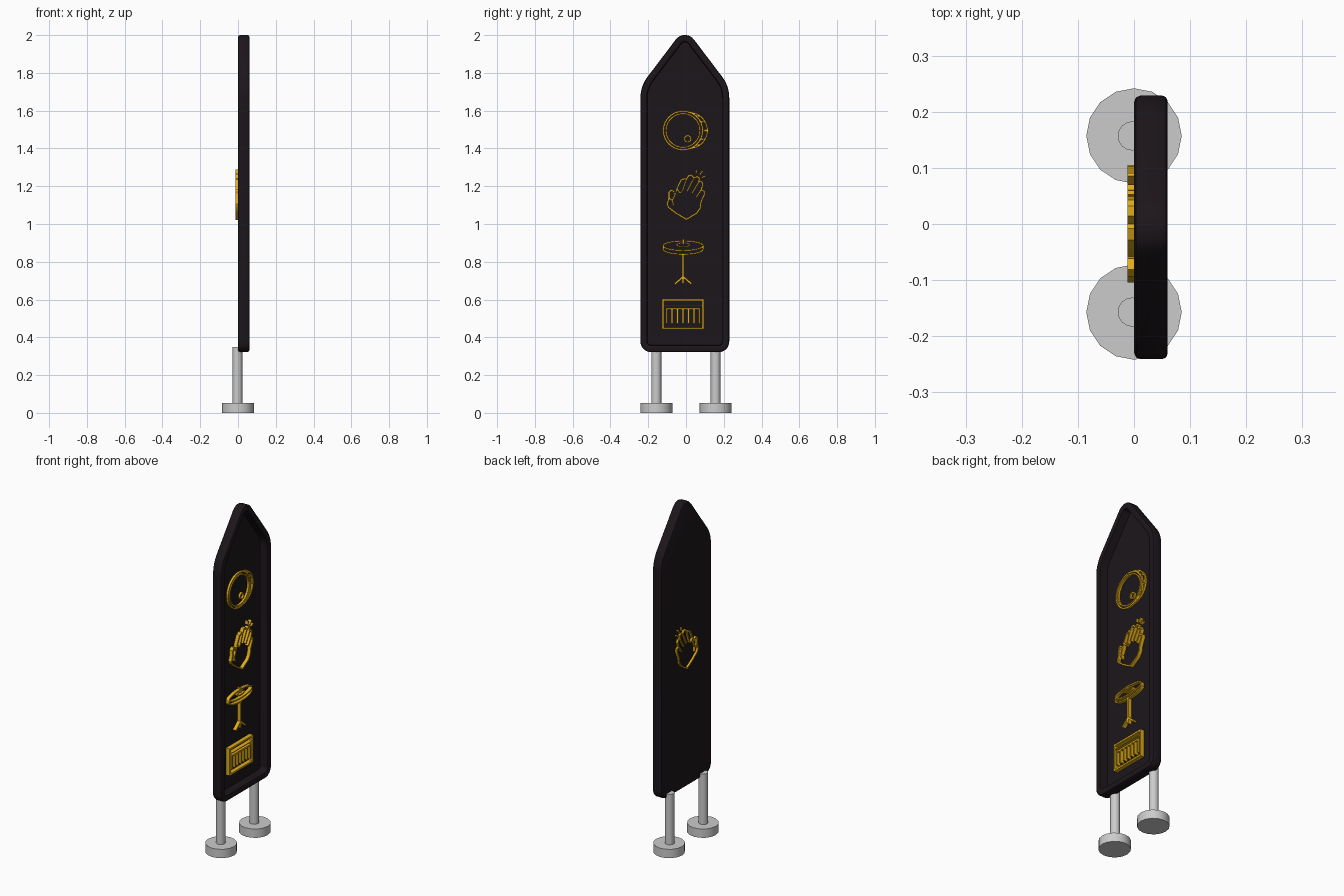
import bpy, bmesh, math
from mathutils import Vector as V

if "Cube" in bpy.data.objects:
    bpy.data.objects.remove(bpy.data.objects["Cube"])


def material(name, rgb):
    m = bpy.data.materials.new(name)
    m.diffuse_color = (*rgb, 1)
    m.use_nodes = True
    m.node_tree.nodes["Principled BSDF"].inputs["Base Color"].default_value = m.diffuse_color
    return m


DARK = material("dark_panel", (0.012, 0.008, 0.011))
GOLD = material("gold_inlay", (0.75, 0.42, 0.01))


def finish(bm, name, mat=None):
    bmesh.ops.recalc_face_normals(bm, faces=bm.faces)
    me = bpy.data.meshes.new(name)
    bm.to_mesh(me)
    bm.free()
    ob = bpy.data.objects.new(name, me)
    bpy.context.collection.objects.link(ob)
    if mat:
        me.materials.append(mat)
    bpy.ops.object.select_all(action='DESELECT')
    ob.select_set(True)
    bpy.context.view_layer.objects.active = ob
    bpy.ops.object.shade_smooth_by_angle(angle=math.radians(35))
    return ob


def offset(pts, d, closed=True):
    """Mitred offset of a 2D path to its left side."""
    out, n = [], len(pts)
    for i, p in enumerate(pts):
        a = (p - pts[i - 1]).normalized() if closed or i > 0 else None
        b = (pts[(i + 1) % n] - p).normalized() if closed or i < n - 1 else a
        a = a or b
        na, nb = V((-a.y, a.x)), V((-b.y, b.x))
        out.append(p + (na + nb) * d / max(1 + na.dot(nb), 0.4))
    return out


def fillet(corners, seg=8):
    """Round each (y, z, radius) corner of a counter-clockwise polygon."""
    pts, n = [], len(corners)
    for i, (y, z, r) in enumerate(corners):
        p = V((y, z))
        u = (V(corners[i - 1][:2]) - p).normalized()
        w = (V(corners[(i + 1) % n][:2]) - p).normalized()
        half = u.angle(w) / 2
        c = p + (u + w).normalized() * r / math.sin(half)
        t = p + u * r / math.tan(half) - c
        a0, turn = math.atan2(t.y, t.x), math.pi - 2 * half
        for k in range(seg + 1):
            a = a0 + turn * k / seg
            pts.append(c + V((math.cos(a), math.sin(a))) * r)
    return pts


# panel: bevelled shell with a recessed face on the +x side
YC, HW = -0.006, 0.235
outline = fillet([(YC - HW, 0.322, 0.055), (YC + HW, 0.322, 0.055),
                  (YC + HW, 1.73, 0.18), (YC, 2.04, 0.06), (YC - HW, 1.73, 0.18)])
bm = bmesh.new()
rings = []
for x, d in [(0, .012), (.0035, .0035), (.012, 0), (.05, 0), (.057, .003),
             (.06, .01), (.06, .028), (.057, .034), (.01, .037)]:
    rings.append([bm.verts.new((x, p.x, p.y)) for p in offset(outline, d)])
for r, s in zip(rings, rings[1:]):
    for i in range(len(r)):
        bm.faces.new((r[i - 1], r[i], s[i], s[i - 1]))
bm.faces.new(rings[0])
bm.faces.new(rings[-1])
finish(bm, "sign_panel", DARK)


# icon strokes: extruded ribbons given in hundredths (y, z) from an icon centre
def ribbon(bm, pts, centre, x0, x1, w=0.8, closed=False):
    pts = [V(centre) + V(p) * 0.01 for p in pts]
    a, b = offset(pts, w * .005, closed), offset(pts, -w * .005, closed)
    loops = [[bm.verts.new((x, p.x, p.y)) for p in side]
             for x, side in ((x0, a), (x1, a), (x1, b), (x0, b))]
    n = len(pts)
    for i in range(n if closed else n - 1):
        j = (i + 1) % n
        for k in range(4):
            l, m = loops[k], loops[(k + 1) % 4]
            bm.faces.new((l[i], l[j], m[j], m[i]))
    if not closed:
        bm.faces.new([l[0] for l in loops])
        bm.faces.new([l[-1] for l in loops])


def arc(cy, cz, ry, rz, a0=0, a1=360, n=32):
    m = n if a1 - a0 == 360 else n + 1
    return [(cy + ry * math.cos(math.radians(a0 + (a1 - a0) * i / n)),
             cz + rz * math.sin(math.radians(a0 + (a1 - a0) * i / n))) for i in range(m)]


def icon(name, centre, x0, x1, strokes):
    bm = bmesh.new()
    for pts, closed, w in strokes:
        ribbon(bm, pts, centre, x0, x1, w, closed)
    finish(bm, name, GOLD)


# drum: double hoop, shell, lugs and small badge hole
drum = [(arc(-1.6, 0, 10.4, 10.2), True, .8), (arc(-1.6, 0, 9, 8.9), True, .7),
        (arc(1.5, 0, 9.8, 9.6, -80, 80, 20), False, .7),
        (arc(.9, -4.4, 1.7, 1.7, n=16), True, .7)]
for s in (1, -1):
    drum += [([(-1, 10.2 * s), (3.2, 9.5 * s)], False, .7),
             ([(4.5, 8 * s), (7.4, 7.4 * s)], False, .7),
             ([(7, 5 * s), (9.8, 4.4 * s)], False, .7)]
drum.append(([(9.4, 0), (12, 0)], False, .8))
icon("drum_icon", (0, 1.495), 0.005, 0.022, drum)

# clapping hands: outline, thumb, finger gaps and three spark lines
hands = [
    ([(0.2, -12.2), (-5.5, -8.8), (-9.3, -5.8), (-10, -4), (-9, -1), (-9, 2),
      (-8, 3.2), (-6.5, 2.6), (-5.8, .5), (-4.8, 4), (-2.6, 8.6), (-.8, 9.3),
      (.2, 9), (1.6, 11), (3, 11), (4.2, 9.7), (6, 10.4), (7, 9.6), (6.8, 7.6),
      (8.4, 7.6), (9, 6.2), (8, 3.4), (9.6, 2.6), (9.8, 1.2), (8, -2.8),
      (7.4, -6.4), (5.6, -9)], True, .8),
    ([(-9, -1), (-7.2, -2.2), (-5.9, .5)], False, .7),
    ([(-7.2, -2.2), (-6.6, -5)], False, .7),
    ([(-2, 2.4), (.2, 9)], False, .7), ([(.6, 2.6), (4.2, 9.7)], False, .7),
    ([(3.2, 1.6), (6.8, 7.6)], False, .7), ([(5.4, -.6), (8, 3.4)], False, .7),
    ([(-4.8, 4), (-3.4, 2), (-2, 2.4)], False, .7),
    ([(5.2, 12), (5.6, 14)], False, .7), ([(7.2, 11.2), (8.8, 13.4)], False, .7),
    ([(8.2, 9.8), (10.4, 10.8)], False, .7)]
icon("clapping_hands_icon", (0, 1.147), -0.012, 0.03, hands)

# cymbal on a stand
cymbal = [(arc(0, 1, 10.6, 2.5), True, .7), (arc(0, 1.5, 3.4, 1), True, .6),
          (arc(0, -.8, 10.6, 2.7, 180, 360.01, 24), False, .7),
          ([(-10.6, 1), (-10.6, -.8)], False, .7), ([(10.6, 1), (10.6, -.8)], False, .7),
          ([(0, 1.8), (0, 4.6)], False, .7), ([(0, -3.2), (0, -19)], False, 1),
          ([(-4.4, -19.2), (0, -15.4), (4.4, -19.2)], False, 1)]
icon("cymbal_icon", (-0.015, 0.875), 0.005, 0.03, cymbal)


# keyboard: frame, inner border and key bars
def rect(y, z0, z1):
    return [(-y, z0), (y, z0), (y, z1), (-y, z1)]


keys = [(rect(10.5, -7.4, 7.6), True, 1), ([(-8.6, -5), (-8.6, 3), (8.6, 3), (8.6, -5)], False, .9),
        ([(-10.4, 4.8), (10.4, 4.8)], False, .3)]
keys += [([(k * 2.9, 3), (k * 2.9, -4.8)], False, .9) for k in range(-2, 3)]
icon("keyboard_icon", (-0.016, 0.522), 0.005, 0.034, keys)


# posts and round feet
def cylinder(name, x, y, z0, z1, r, n):
    bm = bmesh.new()
    bmesh.ops.create_cone(bm, cap_ends=True, segments=n, radius1=r, radius2=r, depth=z1 - z0)
    bmesh.ops.translate(bm, verts=bm.verts, vec=(x, y, (z0 + z1) / 2))
    finish(bm, name)


for side, y in (("left", -0.157), ("right", 0.157)):
    cylinder(side + "_foot", 0, y, 0, 0.052, 0.085, 16)
    cylinder(side + "_post", -0.003, y, 0.04, 0.35, 0.026, 16)
